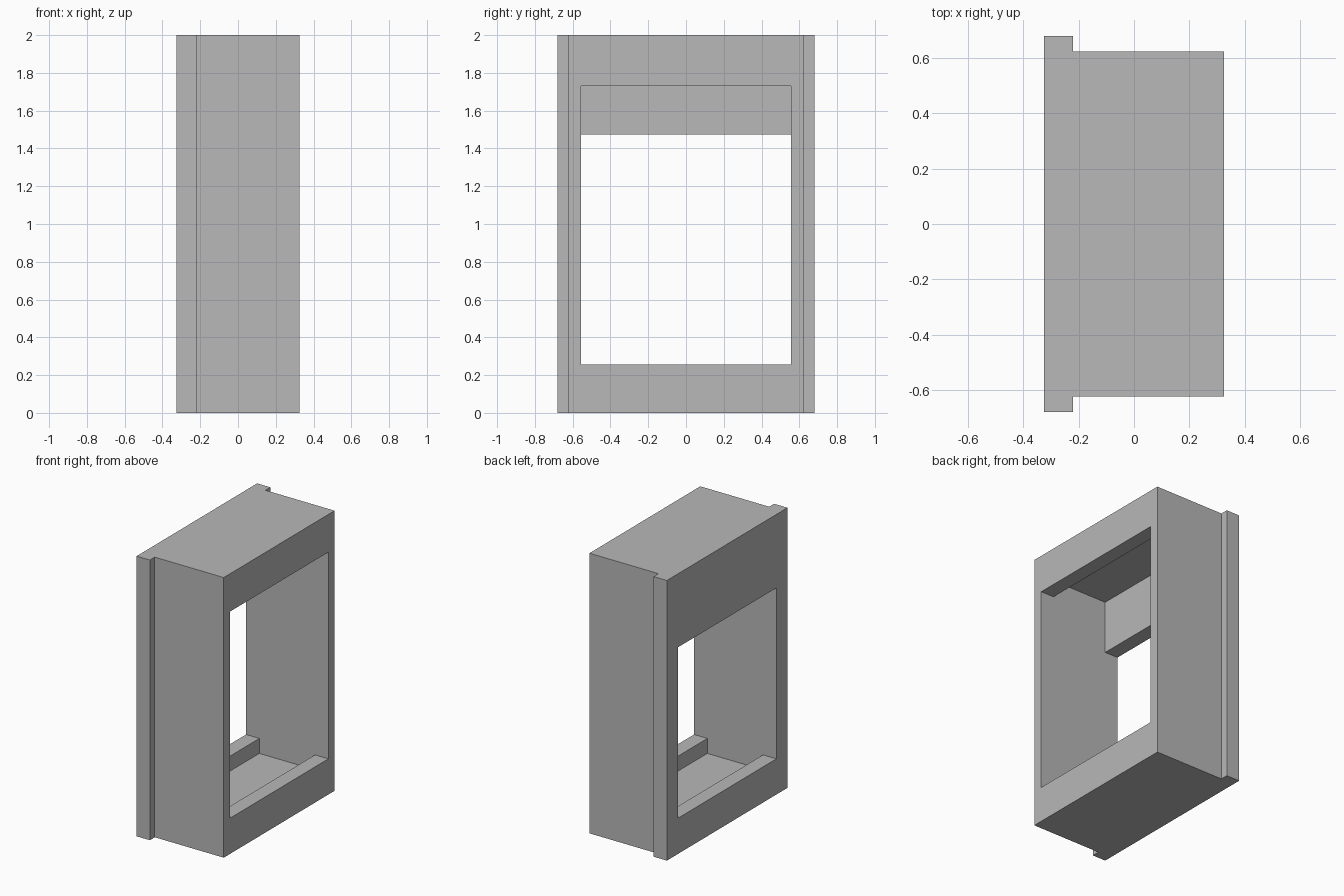
import bpy
import bmesh
from mathutils import Vector

# Remove the default object
cube = bpy.data.objects.get("Cube")
if cube:
    bpy.data.objects.remove(cube, do_unlink=True)

# Main dimensions
HEIGHT = 2.0
FRONT, BACK = 0.325, -0.325        # end faces along x
LIP = 0.105                        # thickness of both end frames
BODY_Y, FLANGE_Y, INNER_Y = 0.625, 0.68, 0.555
SILL, FLOOR, CEILING = 0.255, 0.148, 1.852
FRONT_HEAD, BACK_HEAD = 1.73, 1.475

grey = bpy.data.materials.new("plain_grey")
grey.use_nodes = True
grey.diffuse_color = (0.48, 0.48, 0.48, 1)
grey.node_tree.nodes["Principled BSDF"].inputs["Base Color"].default_value = grey.diffuse_color


def extrude_profile(name, points, direction):
    """Closed solid made by sweeping a flat outline along a direction."""
    bm = bmesh.new()
    face = bm.faces.new([bm.verts.new(p) for p in points])
    swept = bmesh.ops.extrude_face_region(bm, geom=[face])["geom"]
    verts = [g for g in swept if isinstance(g, bmesh.types.BMVert)]
    bmesh.ops.translate(bm, verts=verts, vec=Vector(direction))
    bmesh.ops.recalc_face_normals(bm, faces=bm.faces)
    mesh = bpy.data.meshes.new(name)
    bm.to_mesh(mesh)
    bm.free()
    mesh.materials.append(grey)
    obj = bpy.data.objects.new(name, mesh)
    bpy.context.collection.objects.link(obj)
    return obj


# Housing: plan outline with a wider flange at the back, mirrored over y
step = BACK + LIP
half = [(FRONT, BODY_Y), (step, BODY_Y), (step, FLANGE_Y), (BACK, FLANGE_Y)]
plan = half + [(x, -y) for x, y in reversed(half)]
housing = extrude_profile("frame_housing", [(x, y, 0) for x, y in plan], (0, 0, HEIGHT))

# Hollow: side section with a sill and a head at both ends
out, inner = 0.1, FRONT - LIP
section = [
    (FRONT + out, SILL), (inner, SILL), (inner, FLOOR),
    (step, FLOOR), (step, SILL), (BACK - out, SILL),
    (BACK - out, BACK_HEAD), (step, BACK_HEAD), (step, CEILING),
    (inner, CEILING), (inner, FRONT_HEAD), (FRONT + out, FRONT_HEAD),
]
cutter = extrude_profile("hollow_cutter", [(x, -INNER_Y, z) for x, z in section],
                         (0, 2 * INNER_Y, 0))
cutter.hide_render = True

# Cut the hollow, bake the result and drop the cutter
cut = housing.modifiers.new("hollow", 'BOOLEAN')
cut.operation = 'DIFFERENCE'
cut.solver = 'EXACT'
cut.object = cutter
bpy.context.view_layer.objects.active = housing
housing.select_set(True)
bpy.ops.object.modifier_apply(modifier=cut.name)
bpy.data.objects.remove(cutter, do_unlink=True)
